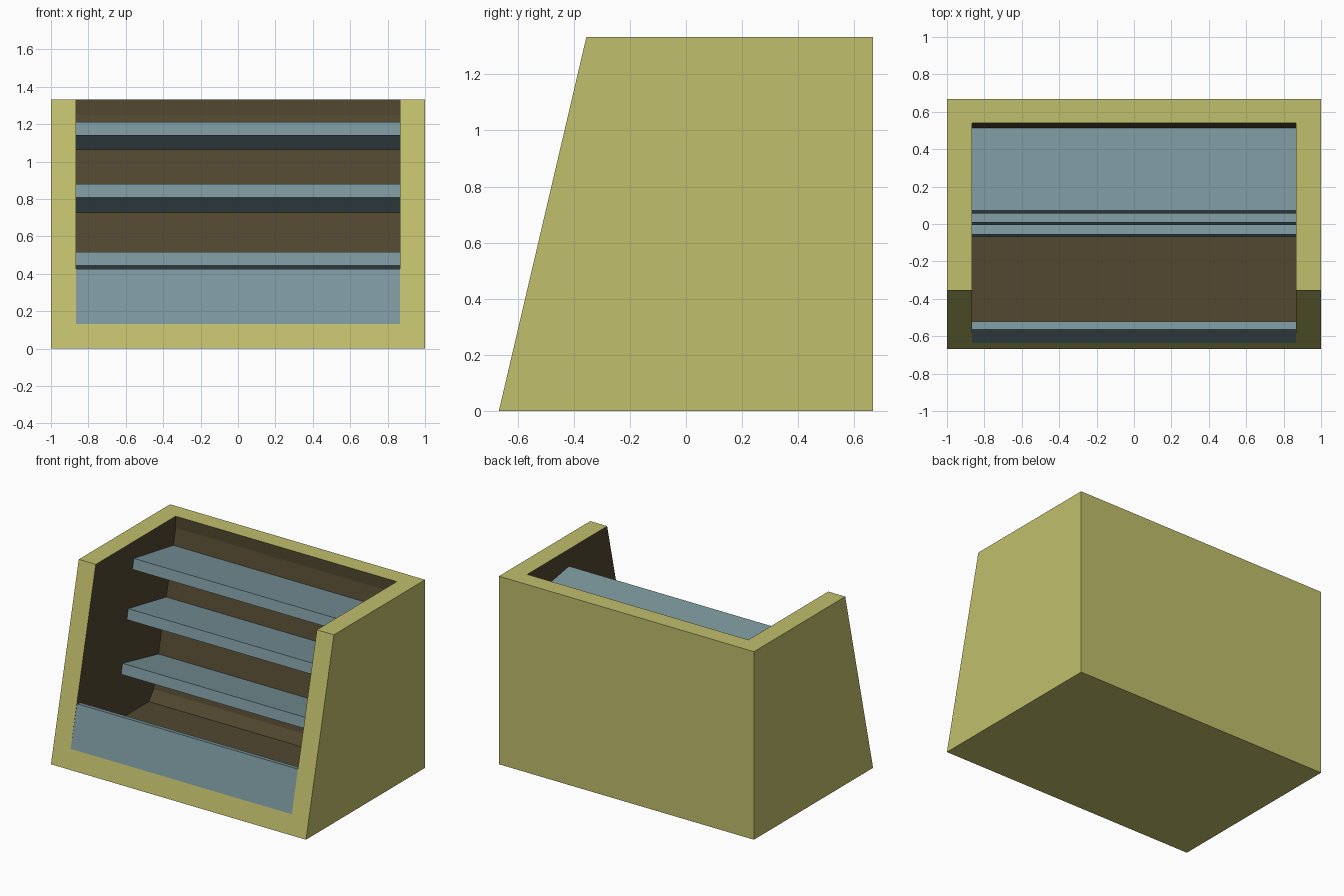
import bpy
import bmesh

if "Cube" in bpy.data.objects:
    bpy.data.objects.remove(bpy.data.objects["Cube"])


def material(name, rgb):
    m = bpy.data.materials.new(name)
    m.diffuse_color = (*rgb, 1)
    m.use_nodes = True
    m.node_tree.nodes["Principled BSDF"].inputs["Base Color"].default_value = m.diffuse_color
    return m


OLIVE = material("olive_casing", (0.53, 0.52, 0.15))
BROWN = material("brown_lining", (0.085, 0.065, 0.03))
BLUE = material("blue_panel", (0.20, 0.31, 0.34))
INNER = 0.867  # half width of the opening


def extrude_profile(name, profile, half, mats, index=0):
    """Sweep a (y, z) outline along x from -half to half."""
    bm = bmesh.new()
    face = bm.faces.new([bm.verts.new((-half, y, z)) for y, z in profile])
    res = bmesh.ops.extrude_face_region(bm, geom=[face])
    verts = [g for g in res["geom"] if isinstance(g, bmesh.types.BMVert)]
    bmesh.ops.translate(bm, verts=verts, vec=(2 * half, 0, 0))
    bmesh.ops.recalc_face_normals(bm, faces=bm.faces)
    for f in bm.faces:
        f.material_index = index
    me = bpy.data.meshes.new(name)
    for m in mats:
        me.materials.append(m)
    bm.to_mesh(me)
    bm.free()
    ob = bpy.data.objects.new(name, me)
    bpy.context.collection.objects.link(ob)
    return ob


# Casing with slanted front, hollowed out through front and top
casing = extrude_profile(
    "casing", [(-0.667, 0), (0.667, 0), (0.667, 1.333), (-0.355, 1.333)],
    1.0, [OLIVE, BROWN])
cutter = extrude_profile(
    "cavity_cutter",
    [(-0.9, 0.133), (0.24, 0.133), (0.294, 0.2), (0.54, 1.25), (0.54, 1.5), (-0.9, 1.5)],
    INNER, [OLIVE, BROWN], 1)
cutter.hide_render = True
mod = casing.modifiers.new("hollow", "BOOLEAN")
mod.operation = "DIFFERENCE"
mod.solver = "EXACT"
mod.object = cutter
bpy.context.view_layer.objects.active = casing
bpy.ops.object.modifier_apply(modifier=mod.name)
bpy.data.objects.remove(cutter)

# Low front panel, flush with the slanted front
extrude_profile(
    "front_panel", [(-0.636, 0.133), (-0.565, 0.425), (-0.522, 0.417), (-0.59, 0.133)],
    INNER, [BLUE])


# Three shelves sloping down to the leaning back wall
def back_y(z):
    return 0.54 - 0.234 * (1.25 - z) + 0.01


for i, (y, z, drop) in enumerate([(-0.07, 0.445, 0.090), (-0.006, 0.808, 0.082), (0.057, 1.14, 0.077)]):
    low, high = z - drop, z + 0.072 - drop
    extrude_profile(
        f"shelf_{i + 1}",
        [(y, z), (y + 0.015, z + 0.072), (back_y(high), high), (back_y(low), low)],
        INNER, [BLUE])
